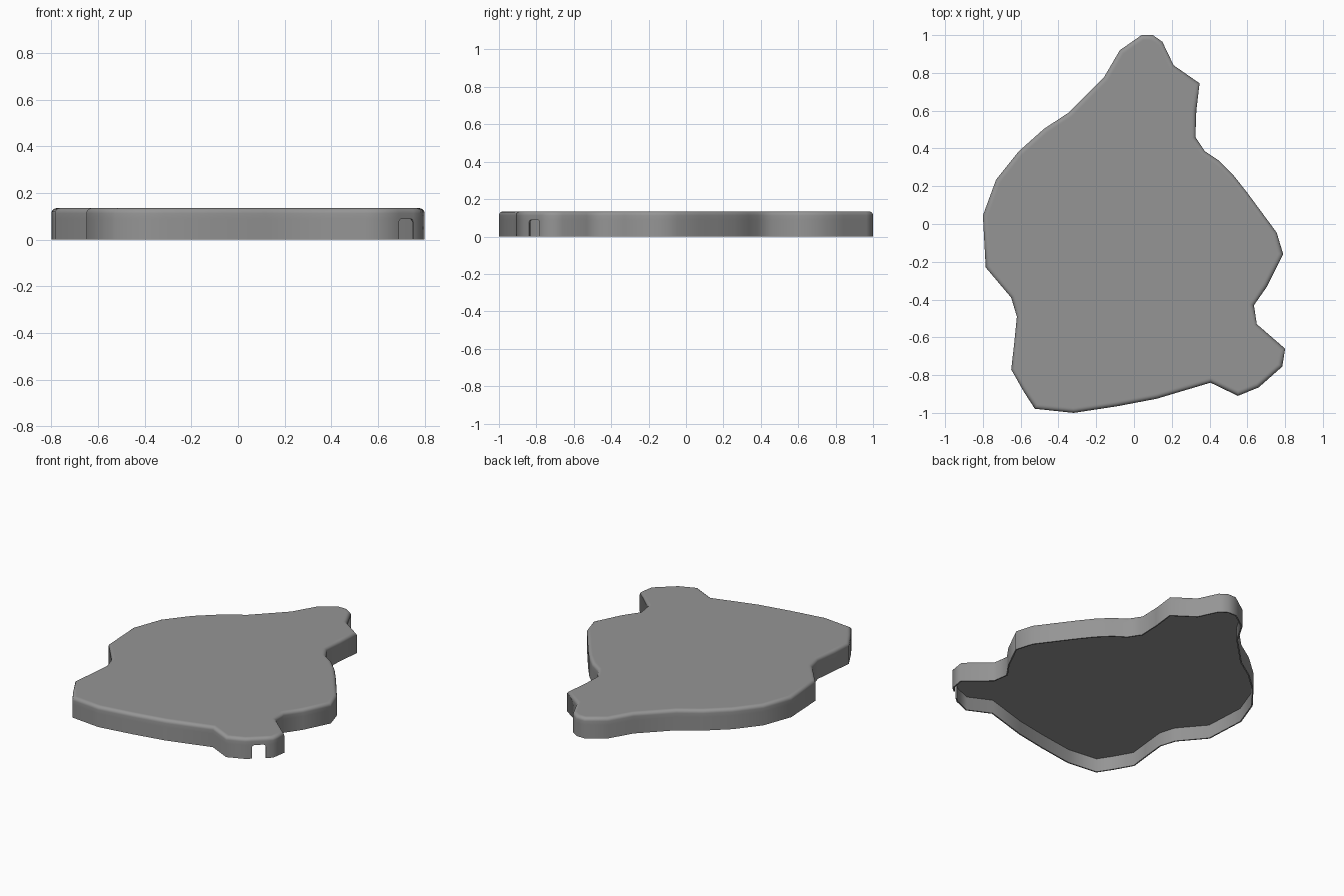
import bpy, bmesh, math
from mathutils import Vector

if "Cube" in bpy.data.objects:
    bpy.data.objects.remove(bpy.data.objects["Cube"])

H = 0.135          # cover height
R = 0.022          # rim rounding
T = 0.008          # wall thickness around the pocket
C = 0.089          # pocket ceiling and cable notch height
N0, N1 = (0.752, -0.784), (0.69, -0.839)   # notch sides on the corner wall

# outline seen from above, clockwise
outline = [
    (0.04, 1.0), (0.10, 1.0), (0.15, 0.965), (0.21, 0.84), (0.347, 0.745),
    (0.33, 0.60), (0.325, 0.46), (0.375, 0.385), (0.45, 0.335), (0.525, 0.26),
    (0.60, 0.165), (0.67, 0.07), (0.755, -0.045), (0.79, -0.16), (0.705, -0.33),
    (0.635, -0.43), (0.65, -0.53), (0.80, -0.66), (0.785, -0.755), N0, N1,
    (0.66, -0.865), (0.55, -0.91), (0.405, -0.84), (0.12, -0.925), (-0.09, -0.965),
    (-0.32, -1.0), (-0.525, -0.978), (-0.585, -0.885), (-0.65, -0.77),
    (-0.635, -0.64), (-0.62, -0.49), (-0.65, -0.39), (-0.785, -0.23), (-0.80, 0.045),
    (-0.73, 0.235), (-0.61, 0.385), (-0.475, 0.505), (-0.345, 0.59),
    (-0.16, 0.775), (-0.075, 0.92)]
pts = [Vector(p) for p in reversed(outline)]
n = len(pts)
gap = n - 1 - outline.index(N1)      # wall panel that holds the notch


def inset(d):
    """Outline moved inward by d, with mitred corners."""
    out = []
    for i, p in enumerate(pts):
        e0 = (p - pts[i - 1]).normalized()
        e1 = (pts[(i + 1) % n] - p).normalized()
        n0, n1 = Vector((-e0.y, e0.x)), Vector((-e1.y, e1.x))
        out.append(p + (n0 + n1) * d / (1 + n0.dot(n1)))
    return out


bm = bmesh.new()


def ring(d, z):
    return [bm.verts.new((p.x, p.y, z)) for p in inset(d)]


def bridge(lo, hi, skip=None):
    for i in range(n):
        if i != skip:
            j = (i + 1) % n
            bm.faces.new((lo[i], lo[j], hi[j], hi[i]))


def notch_edge(low, high):
    """Fill the rounded upper corners of the notch; return its arch."""
    a, b = high[gap], high[(gap + 1) % n]
    arcs = []
    for p, q in ((a, b), (b, a)):
        along, r = (q.co - p.co).normalized(), 0.016
        arc = []
        for k in range(5):
            t = math.radians(22.5 * k)
            arc.append(bm.verts.new(p.co + along * r * (1 - math.cos(t))
                                    - Vector((0, 0, r * (1 - math.sin(t))))))
        bm.faces.new([p] + arc)
        arcs.append(arc)
    return [low[gap]] + arcs[0] + arcs[1][::-1] + [low[(gap + 1) % n]]


# outer shell: wall, rounded rim and top plate
rings = [ring(0, 0), ring(0, C)]
for k in range(6):
    t = math.radians(18 * k)
    rings.append(ring(R - R * math.cos(t), H - R + R * math.sin(t)))
rings.append(ring(R + 0.006, H))
for k in range(len(rings) - 1):
    bridge(rings[k], rings[k + 1], gap if k == 0 else None)
top = bm.faces.new(rings[-1])

# pocket underneath: inner wall, flat ceiling and narrow foot
foot, roof = ring(T, 0), ring(T, C)
bridge(foot, roof, gap)
ceiling = bm.faces.new(roof)
bridge(rings[0], foot, gap)

# cable notch through the wall
outer_arch = notch_edge(rings[0], rings[1])
inner_arch = notch_edge(foot, roof)
for k in range(len(outer_arch) - 1):
    bm.faces.new((outer_arch[k], outer_arch[k + 1], inner_arch[k + 1], inner_arch[k]))

bmesh.ops.recalc_face_normals(bm, faces=bm.faces)
bmesh.ops.triangulate(bm, faces=[top, ceiling])

mesh = bpy.data.meshes.new("cover")
bm.to_mesh(mesh)
bm.free()
mat = bpy.data.materials.new("mid_grey")
mat.diffuse_color = (0.3, 0.3, 0.3, 1)
mat.use_nodes = True
mat.node_tree.nodes["Principled BSDF"].inputs["Base Color"].default_value = mat.diffuse_color
mesh.materials.append(mat)
cover = bpy.data.objects.new("cover", mesh)
bpy.context.collection.objects.link(cover)
bpy.context.view_layer.objects.active = cover
cover.select_set(True)
bpy.ops.object.shade_smooth_by_angle(angle=math.radians(75))
